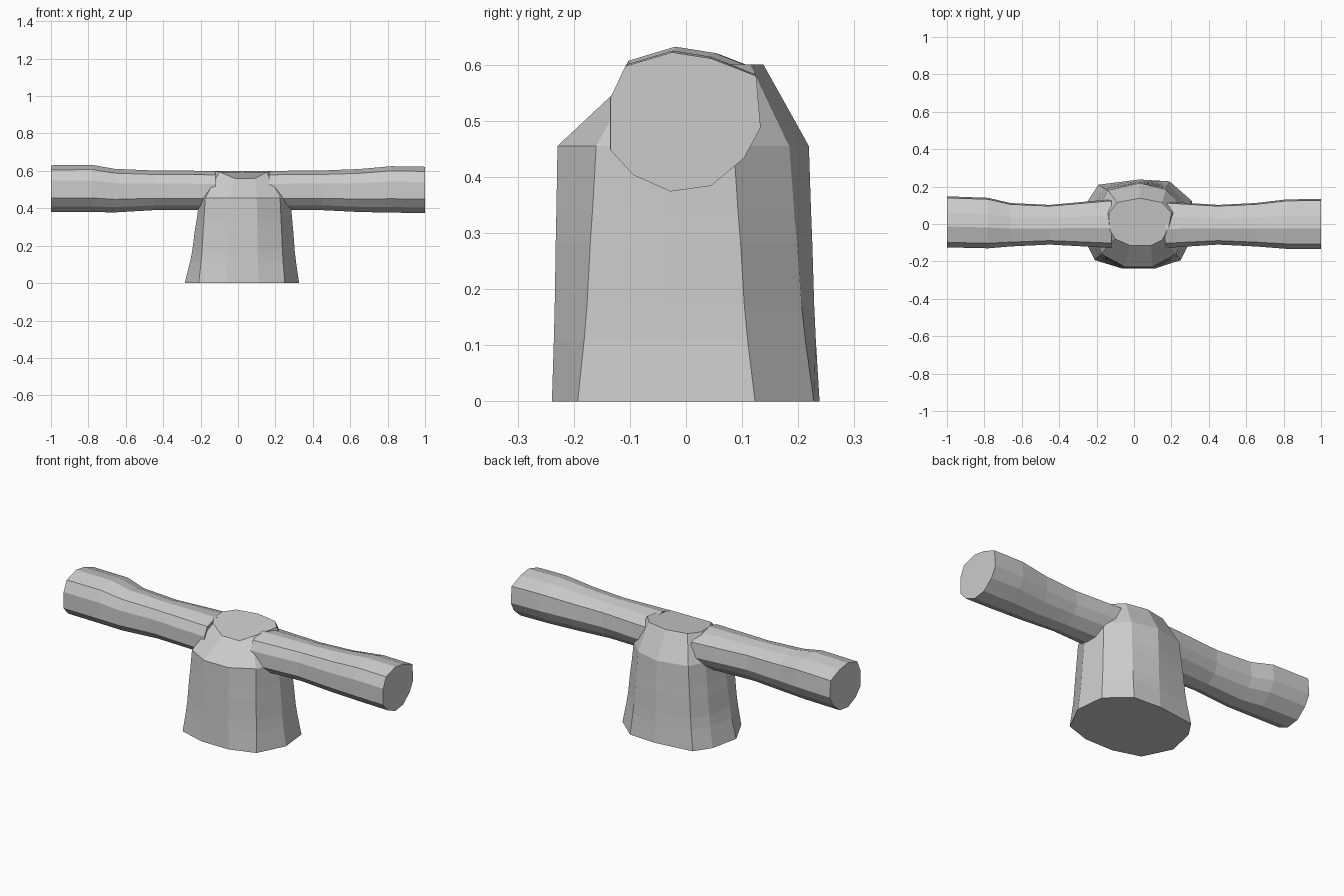
import bpy


def loft(name, rings):
    """Flat-faced solid through equal-length rings of points, capped at both ends."""
    n = len(rings[0])
    verts = [p for ring in rings for p in ring]
    faces = [(k * n + i, k * n + (i + 1) % n, (k + 1) * n + (i + 1) % n, (k + 1) * n + i)
             for k in range(len(rings) - 1) for i in range(n)]
    faces.append(tuple(reversed(range(n))))
    faces.append(tuple(range((len(rings) - 1) * n, len(rings) * n)))
    mesh = bpy.data.meshes.new(name)
    mesh.from_pydata(verts, [], faces)
    obj = bpy.data.objects.new(name, mesh)
    bpy.context.collection.objects.link(obj)
    return obj


# Flared central trunk: outlines at the foot, the shoulder and the cap
foot = [(0.11, -0.239), (0.25, -0.193), (0.327, -0.04), (0.31, 0.123), (0.19, 0.228),
        (0.03, 0.238), (-0.19, 0.21), (-0.25, 0.12), (-0.285, -0.04), (-0.21, -0.193),
        (-0.06, -0.239)]
shoulder = [(0.10, -0.229), (0.225, -0.16), (0.28, -0.04), (0.265, 0.085), (0.17, 0.184),
            (0.03, 0.219), (-0.14, 0.18), (-0.185, 0.09), (-0.205, -0.04), (-0.175, -0.16),
            (-0.05, -0.229)]
cap = [(0.09, -0.115, 0.56), (0.15, -0.085, 0.59), (0.185, -0.02, 0.6), (0.20, 0.06, 0.6),
       (0.15, 0.115, 0.6), (0.03, 0.138, 0.6), (-0.09, 0.115, 0.6), (-0.135, 0.055, 0.6),
       (-0.13, -0.03, 0.6), (-0.10, -0.08, 0.595), (-0.02, -0.115, 0.56)]


def trunk_ring(z, t):
    return [(a[0] + (b[0] - a[0]) * t, a[1] + (b[1] - a[1]) * t, z)
            for a, b in zip(foot, shoulder)]


levels = [(0, 0), (0.11, 0.35), (0.17, 0.5), (0.283, 0.68), (0.34, 0.8), (0.455, 1.0)]
trunk = loft("trunk", [trunk_ring(z, t) for z, t in levels] + [cap])

# Uneven log cross-section as fractions of its width and height
section = [(0.10, 0.90), (0.0, 0.67), (0.0, 0.30), (0.15, 0.12), (0.40, 0.0), (0.67, 0.04),
           (0.89, 0.24), (1.0, 0.46), (0.97, 0.83), (0.67, 0.956), (0.41, 1.0)]


def log(name, stations):
    rings = [[(x, y0 + (y1 - y0) * u, z0 + (z1 - z0) * v) for u, v in section]
             for x, y0, y1, z0, z1 in sorted(stations)]
    return loft(name, [r[::-1] for r in rings])


# Side logs: x, then width range, then height range
log("left_log", [(-1, -0.125, 0.148, 0.38, 0.63), (-0.78, -0.13, 0.14, 0.38, 0.632),
                 (-0.66, -0.12, 0.112, 0.378, 0.611), (-0.45, -0.11, 0.102, 0.39, 0.602),
                 (-0.12, -0.128, 0.132, 0.39, 0.60)])
log("right_log", [(0.165, -0.128, 0.12, 0.39, 0.60), (0.45, -0.11, 0.102, 0.39, 0.602),
                  (0.65, -0.12, 0.112, 0.38, 0.61), (0.82, -0.133, 0.132, 0.377, 0.625),
                  (1, -0.135, 0.133, 0.374, 0.622)])

# Consistent outward normals
import bmesh
for obj in bpy.context.collection.objects:
    bm = bmesh.new()
    bm.from_mesh(obj.data)
    bmesh.ops.recalc_face_normals(bm, faces=bm.faces)
    bm.to_mesh(obj.data)
    bm.free()
